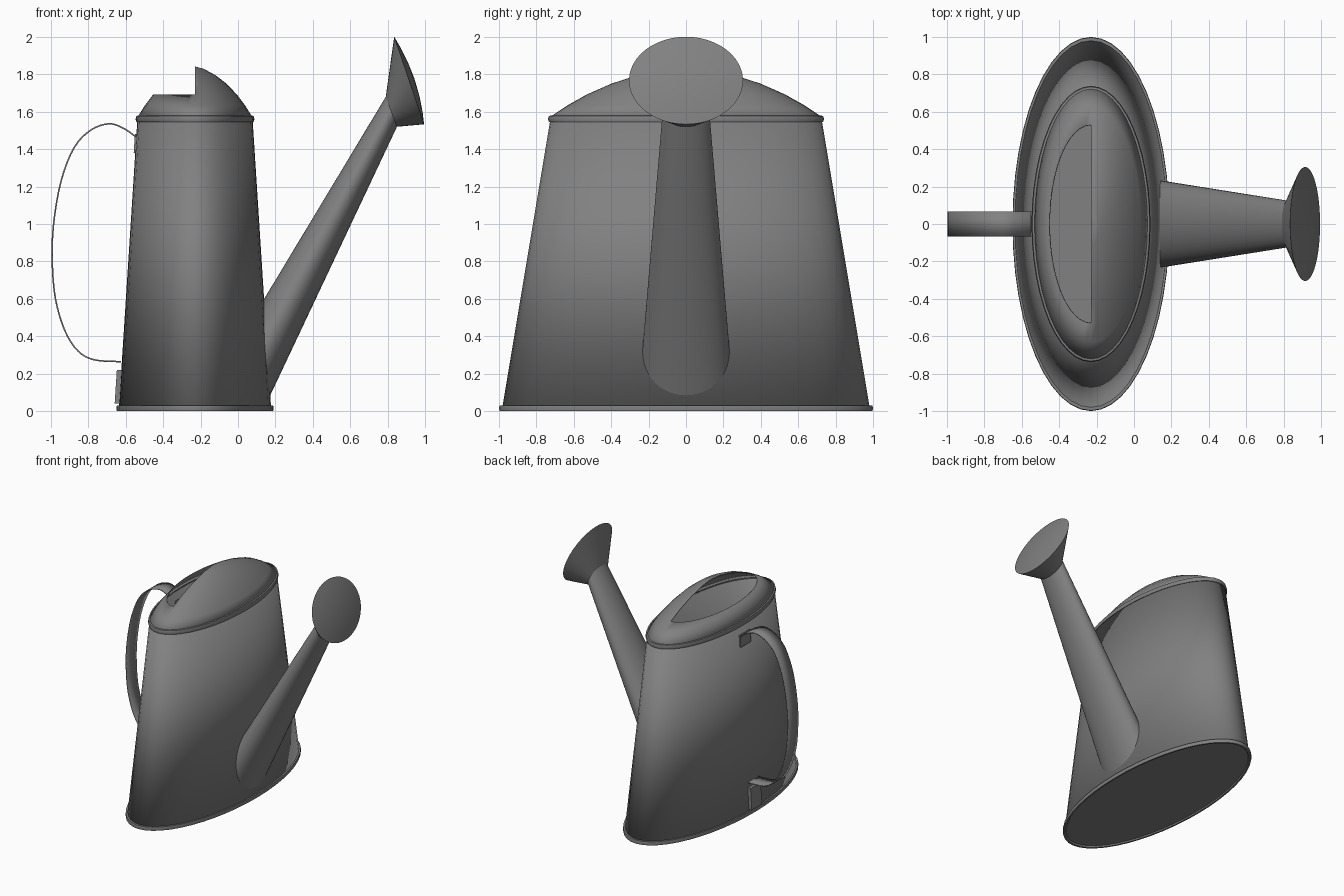
import bpy, bmesh
from math import sin, cos, pi, radians, sqrt
from mathutils import Vector

cube = bpy.data.objects.get("Cube")
if cube:
    bpy.data.objects.remove(cube)

# One dull grey metal
metal = bpy.data.materials.new("dull grey metal")
metal.use_nodes = True
GREY = (0.22, 0.22, 0.22, 1)
metal.diffuse_color = GREY
metal.node_tree.nodes["Principled BSDF"].inputs["Base Color"].default_value = GREY

N = 48          # points around each ring
CX = -0.23      # centre line of the can
HEIGHT = 1.56


def ring(centre, u, v):
    c, u, v = Vector(centre), Vector(u), Vector(v)
    return [c + u * cos(2 * pi * i / N) + v * sin(2 * pi * i / N) for i in range(N)]


def oval(a, b, z):
    return ring((CX, 0, z), (a, 0, 0), (0, b, 0))


def loft(name, rings, keep=None, thickness=0):
    """Skin a stack of rings; keep(level, index) can leave faces out."""
    bm = bmesh.new()
    rows = [[bm.verts.new(p) for p in r] for r in rings]
    for k in range(len(rows) - 1):
        for i in range(N):
            j = (i + 1) % N
            if keep is None or keep(k, i):
                bm.faces.new((rows[k][i], rows[k][j], rows[k + 1][j], rows[k + 1][i]))
    bmesh.ops.delete(bm, geom=[v for v in bm.verts if not v.link_faces], context='VERTS')
    bmesh.ops.remove_doubles(bm, verts=bm.verts, dist=1e-5)
    return finish(name, bm, thickness)


def finish(name, bm, thickness=0):
    mesh = bpy.data.meshes.new(name)
    bm.to_mesh(mesh)
    bm.free()
    mesh.materials.append(metal)
    obj = bpy.data.objects.new(name, mesh)
    bpy.context.collection.objects.link(obj)
    bpy.ops.object.select_all(action='DESELECT')
    obj.select_set(True)
    bpy.context.view_layer.objects.active = obj
    bpy.ops.object.shade_smooth_by_angle(angle=radians(35))
    if thickness:
        mod = obj.modifiers.new("sheet thickness", 'SOLIDIFY')
        mod.thickness = thickness
        mod.offset = -1
    return obj


def body_axes(z):
    t = z / HEIGHT
    return 0.408 - 0.1 * t, 0.985 - 0.26 * t


# Tapered oval body
loft("body", [oval(*body_axes(z), z) for z in (0.015, HEIGHT)], thickness=0.006)

# Floor with its rolled rim
loft("base_rim", [oval(a, b, z) for a, b, z in (
    (0, 0, 0.01), (0.4, 0.97, 0.01), (0.405, 0.98, 0),
    (0.418, 0.997, 0), (0.42, 1.0, 0.015), (0.418, 0.997, 0.03), (0.4, 0.975, 0.03))])

# Rolled rim around the shoulder
loft("top_rim", [oval(0.305 + d, 0.725 + d, z) for d, z in (
    (0, 1.545), (0.008, 1.545), (0.013, 1.56), (0.008, 1.578), (-0.004, 1.58))])

# Domed hood: the back half stops at the filling opening
profile = [(1, 1.572), (0.87, 1.635), (0.73, 1.692), (0.55, 1.75),
           (0.36, 1.795), (0.15, 1.83), (0, 1.842)]
loft("hood", [oval(0.307 * r, 0.727 * r, z) for r, z in profile],
     keep=lambda k, i: k < 2 or i < N // 4 or i >= 3 * N // 4, thickness=0.006)


# Oval spout, its foot trimmed to the body wall
def inside_body(p):
    a, b = body_axes(p.z)
    return ((p.x - CX) / a) ** 2 + (p.y / b) ** 2 < 1


def meet_body(foot, tip):
    low, high = -0.4, 0.5
    for _ in range(30):
        mid = (low + high) / 2
        if inside_body(foot.lerp(tip, mid)):
            low = mid
        else:
            high = mid
    return foot.lerp(tip, low)


neck = ring((0.82, 0, 1.6), (0.03, 0, -0.08), (0, 0.125, 0))
foot = ring((0.16, 0, 0.35), (0.02, 0, -0.25), (0, 0.23, 0))
loft("spout", [[meet_body(f, n) for f, n in zip(foot, neck)], neck])

# Flared sprinkler head with a slightly bulging face
normal = Vector((0.947, 0, 0.322))
face = [ring(Vector((0.915, 0, 1.767)) + normal * 0.03 * (1 - s * s),
             (0.08 * s, 0, -0.234 * s), (0, 0.305 * s, 0)) for s in (1, 0.75, 0.4, 0)]
loft("sprinkler_head", [neck] + face)


# Strap handle swept along a path in the middle plane
def strap(name, path, half_width, thickness):
    bm = bmesh.new()
    rows = [[bm.verts.new((x, y, z)) for y in (-half_width, half_width)] for x, z in path]
    for (a, b), (c, d) in zip(rows, rows[1:]):
        bm.faces.new((a, b, d, c))
    return finish(name, bm, thickness)


def smooth_path(points, steps=4):
    """Catmull-Rom curve through the points."""
    pts = [Vector(p) for p in points]
    pts = [pts[0]] + pts + [pts[-1]]
    out = []
    for a, b, c, d in zip(pts, pts[1:], pts[2:], pts[3:]):
        for s in range(steps):
            t = s / steps
            out.append(0.5 * (2 * b + (c - a) * t + (2 * a - 5 * b + 4 * c - d) * t * t
                              + (3 * b - a - 3 * c + d) * t ** 3))
    return out + [pts[-1]]


strap("handle", smooth_path([
    (-0.545, 1.47), (-0.61, 1.515), (-0.69, 1.54), (-0.79, 1.505), (-0.88, 1.41),
    (-0.95, 1.23), (-0.99, 1.0), (-0.997, 0.8), (-0.98, 0.6), (-0.93, 0.43),
    (-0.86, 0.32), (-0.77, 0.27), (-0.625, 0.26)]), 0.068, 0.008)


# Mounting tabs holding the handle to the wall
def tab(name, z0, z1, depth, half_width):
    bm = bmesh.new()
    bmesh.ops.create_cube(bm, size=1)
    for v in bm.verts:
        z = z1 if v.co.z > 0 else z0
        wall = CX - body_axes(z)[0]
        v.co = (wall + (0.01 if v.co.x > 0 else -depth), 2 * half_width * v.co.y, z)
    return finish(name, bm)


tab("upper_tab", 1.38, 1.48, 0.008, 0.068)
tab("lower_bracket", 0.04, 0.22, 0.024, 0.068)
